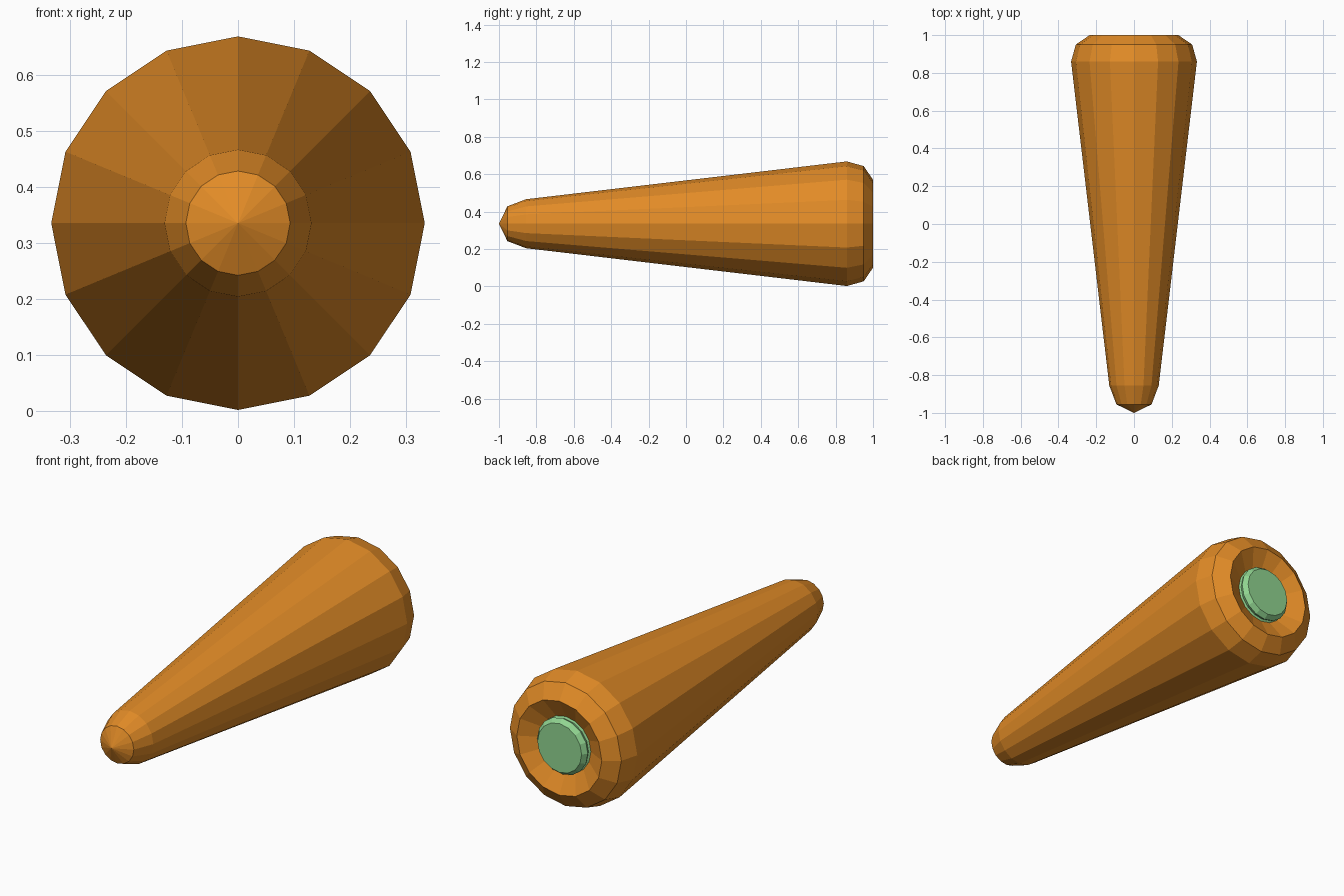
import bpy, bmesh, math

if "Cube" in bpy.data.objects:
    bpy.data.objects.remove(bpy.data.objects["Cube"])

SIDES = 16
CENTRE_Z = 0.335


def material(name, rgb):
    m = bpy.data.materials.new(name)
    m.diffuse_color = (*rgb, 1.0)
    m.use_nodes = True
    m.node_tree.nodes["Principled BSDF"].inputs["Base Color"].default_value = m.diffuse_color
    return m


def lathe(name, profile, mat):
    """Turn (y, radius) points around the lengthwise axis, flat shaded."""
    bm = bmesh.new()
    rings = []
    for y, r in profile:
        if r == 0:
            rings.append([bm.verts.new((0, y, CENTRE_Z))] * SIDES)
        else:
            rings.append([bm.verts.new((r * math.sin(a), y, CENTRE_Z + r * math.cos(a)))
                          for a in (2 * math.pi * i / SIDES for i in range(SIDES))])
    for a, b in zip(rings, rings[1:]):
        for i in range(SIDES):
            j = (i + 1) % SIDES
            bm.faces.new(dict.fromkeys((a[i], a[j], b[j], b[i])))
    if profile[-1][1] > 0:
        bm.faces.new(rings[-1])
    bmesh.ops.recalc_face_normals(bm, faces=bm.faces)
    mesh = bpy.data.meshes.new(name)
    bm.to_mesh(mesh)
    bm.free()
    mesh.materials.append(mat)
    ob = bpy.data.objects.new(name, mesh)
    bpy.context.collection.objects.link(ob)
    return ob


orange = material("carrot orange", (0.76, 0.26, 0.02))
green = material("stem green", (0.28, 0.66, 0.28))

# Tapered root with a rounded shoulder and a dished end
lathe("carrot_root", [(-1.0, 0), (-0.955, 0.093), (-0.855, 0.131), (0.86, 0.333),
                      (0.95, 0.308), (1.0, 0.235), (0.945, 0.13), (0.945, 0)], orange)

# Cut stem sitting in the dish, with a flared foot and a bevelled top
lathe("stem", [(0.93, 0), (0.94, 0.16), (0.955, 0.13), (0.975, 0.14), (0.998, 0.122)], green)
